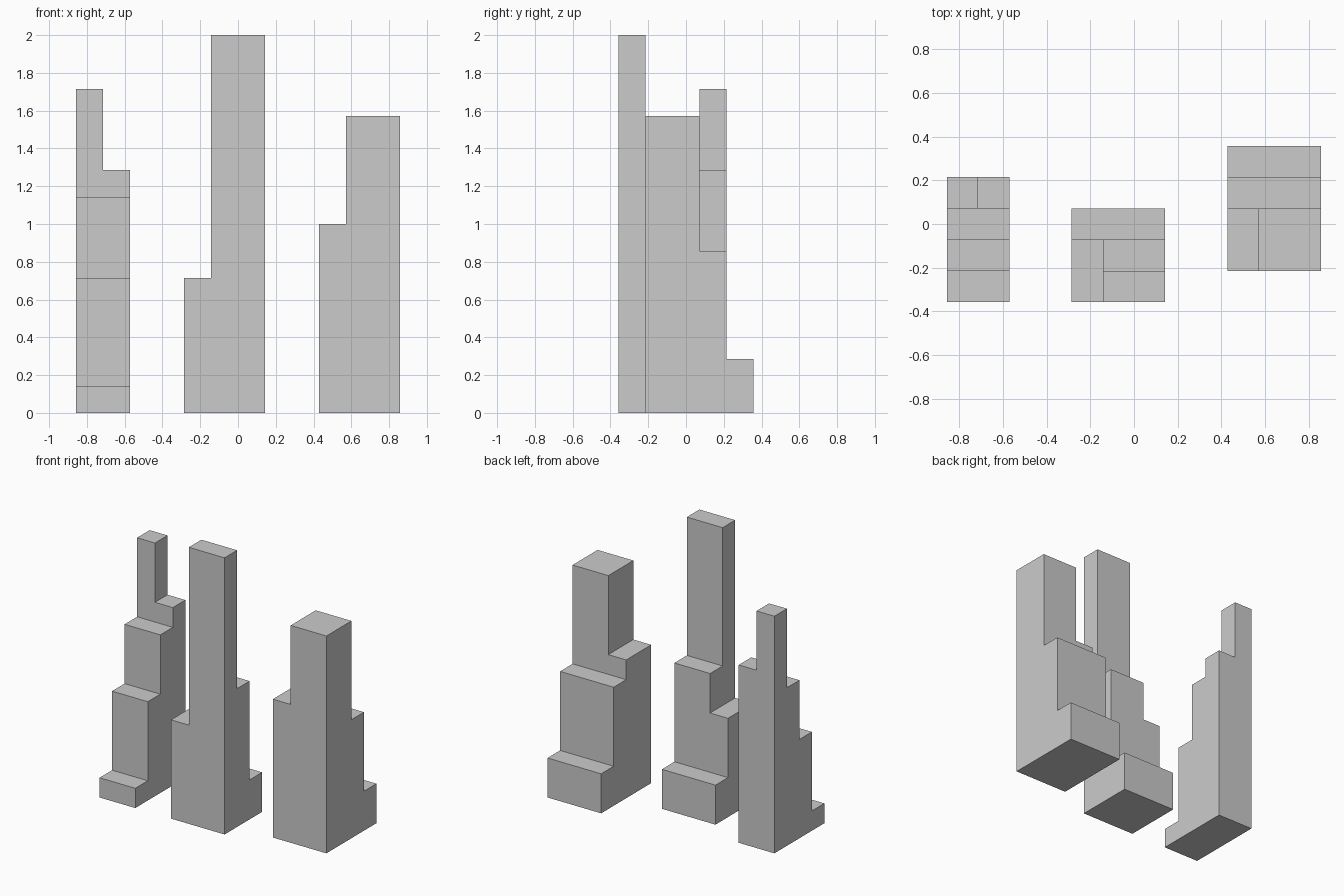
import bpy
import bmesh
from mathutils import Vector

if "Cube" in bpy.data.objects:
    bpy.data.objects.remove(bpy.data.objects["Cube"])

U = 1 / 7  # grid unit


def stepped_tower(name, x0, y0, rows):
    """Closed shell from column heights; rows run front to back, left to right."""
    cells = {(x, y, z) for y, row in enumerate(rows)
             for x, h in enumerate(row) for z in range(h)}
    bm = bmesh.new()
    for cell in cells:
        for axis in range(3):
            for side in (0, 1):
                near = list(cell)
                near[axis] += 2 * side - 1
                if tuple(near) in cells:
                    continue
                # Exposed unit face, wound outwards
                quad = []
                for a, b in ((0, 0), (1, 0), (1, 1), (0, 1)):
                    p = Vector(cell)
                    p[axis] += side
                    p[(axis + 1) % 3] += a
                    p[(axis + 2) % 3] += b
                    quad.append(bm.verts.new((p + Vector((x0, y0, 0))) * U))
                bm.faces.new(quad if side else quad[::-1])
    bmesh.ops.remove_doubles(bm, verts=bm.verts, dist=0.001)
    # Merge coplanar faces into clean walls and terraces
    bmesh.ops.dissolve_limit(bm, angle_limit=0.01, verts=bm.verts, edges=bm.edges)
    mesh = bpy.data.meshes.new(name)
    bm.to_mesh(mesh)
    bm.free()
    obj = bpy.data.objects.new(name, mesh)
    bpy.context.collection.objects.link(obj)
    return obj


# Left tower: climbs towards the back, split top
stepped_tower("left_tower", -6, -2.5, [[1, 1], [5, 5], [8, 8], [12, 9]])

# Middle tower: tall slab at the front, low wing on the left
stepped_tower("middle_tower", -2, -2.5, [[5, 14, 14], [5, 7, 7], [2, 2, 2]])

# Right tower: broad block at the front, terraces behind
stepped_tower("right_tower", 3, -1.5,
              [[7, 11, 11], [7, 11, 11], [6, 6, 6], [2, 2, 2]])
